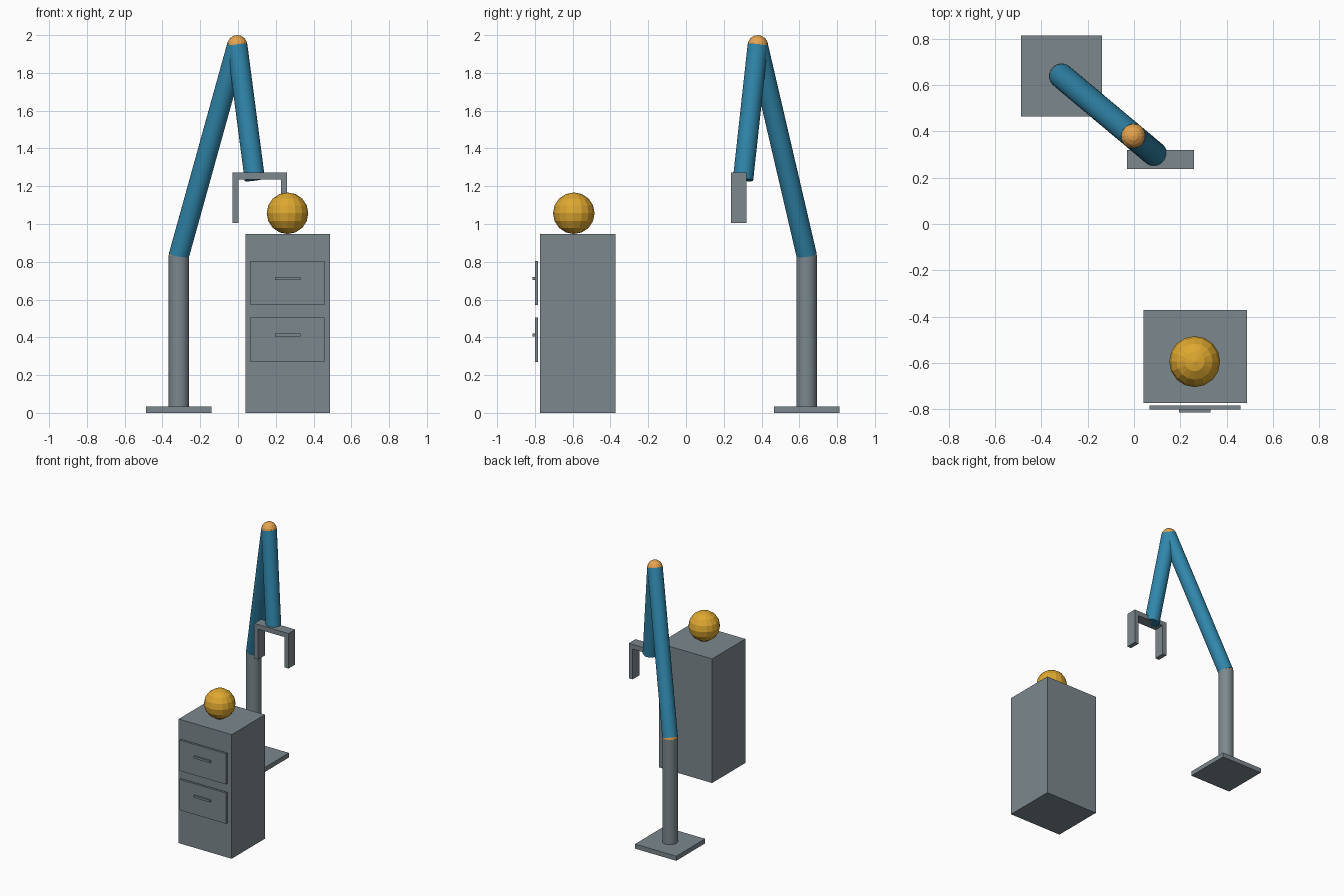
import bpy
from mathutils import Vector

if "Cube" in bpy.data.objects:
    bpy.data.objects.remove(bpy.data.objects["Cube"])


def material(name, rgb):
    m = bpy.data.materials.new(name)
    lin = [(c / 255 / 12.92) if c < 10 else ((c / 255 + 0.055) / 1.055) ** 2.4 for c in rgb]
    m.diffuse_color = (*lin, 1)
    m.use_nodes = True
    m.node_tree.nodes["Principled BSDF"].inputs["Base Color"].default_value = m.diffuse_color
    return m


GREY = material("grey_metal", (124, 136, 141))
BLUE = material("blue_arm", (48, 134, 171))
ORANGE = material("orange_joint", (230, 164, 80))
GOLD = material("gold_ball", (222, 168, 48))


def finish(name, mat):
    ob = bpy.context.object
    ob.name = name
    ob.data.materials.append(mat)
    return ob


def box(name, x0, x1, y0, y1, z0, z1, mat=GREY):
    bpy.ops.mesh.primitive_cube_add(size=1, location=((x0 + x1) / 2, (y0 + y1) / 2, (z0 + z1) / 2))
    ob = finish(name, mat)
    size = Vector((x1 - x0, y1 - y0, z1 - z0))
    for v in ob.data.vertices:
        v.co = v.co * size
    return ob


def rod(name, a, b, r, mat):
    a, b = Vector(a), Vector(b)
    d = b - a
    bpy.ops.mesh.primitive_cylinder_add(vertices=32, radius=r, depth=d.length, location=(a + b) / 2,
                                        rotation=d.to_track_quat('Z', 'Y').to_euler())
    ob = finish(name, mat)
    bpy.ops.object.shade_smooth_by_angle()
    return ob


def ball(name, p, r, mat):
    bpy.ops.mesh.primitive_uv_sphere_add(segments=16, ring_count=8, radius=r, location=p)
    return finish(name, mat)


R = 0.054
shoulder = (-0.313, 0.639, 0.833)
elbow = (-0.004, 0.38, 1.946)
wrist = (0.089, 0.302, 1.235)

# Stand
box("base_plate", -0.487, -0.139, 0.465, 0.813, 0, 0.035)
rod("post", (shoulder[0], shoulder[1], 0.03), shoulder, R, GREY)

# Arm with ball joints
ball("shoulder_joint", shoulder, R, ORANGE)
rod("upper_arm", shoulder, elbow, R, BLUE)
ball("elbow_joint", elbow, R, ORANGE)
rod("lower_arm", elbow, wrist, R, BLUE)

# Gripper
box("gripper_bar", -0.03, 0.26, 0.238, 0.319, 1.236, 1.272)
box("gripper_finger_left", -0.03, 0.003, 0.238, 0.319, 1.005, 1.236)
box("gripper_finger_right", 0.227, 0.26, 0.238, 0.319, 1.005, 1.236)

# Cabinet with two drawers
box("cabinet", 0.04, 0.487, -0.772, -0.372, 0, 0.947)
for name, z in (("upper", 0.687), ("lower", 0.387)):
    box(name + "_drawer_front", 0.067, 0.459, -0.800, -0.783, z - 0.117, z + 0.117)
    box(name + "_drawer_handle", 0.195, 0.331, -0.813, -0.800, z + 0.017, z + 0.033)

# Ball on the cabinet
ball("ball", (0.262, -0.594, 1.057), 0.11, GOLD)
